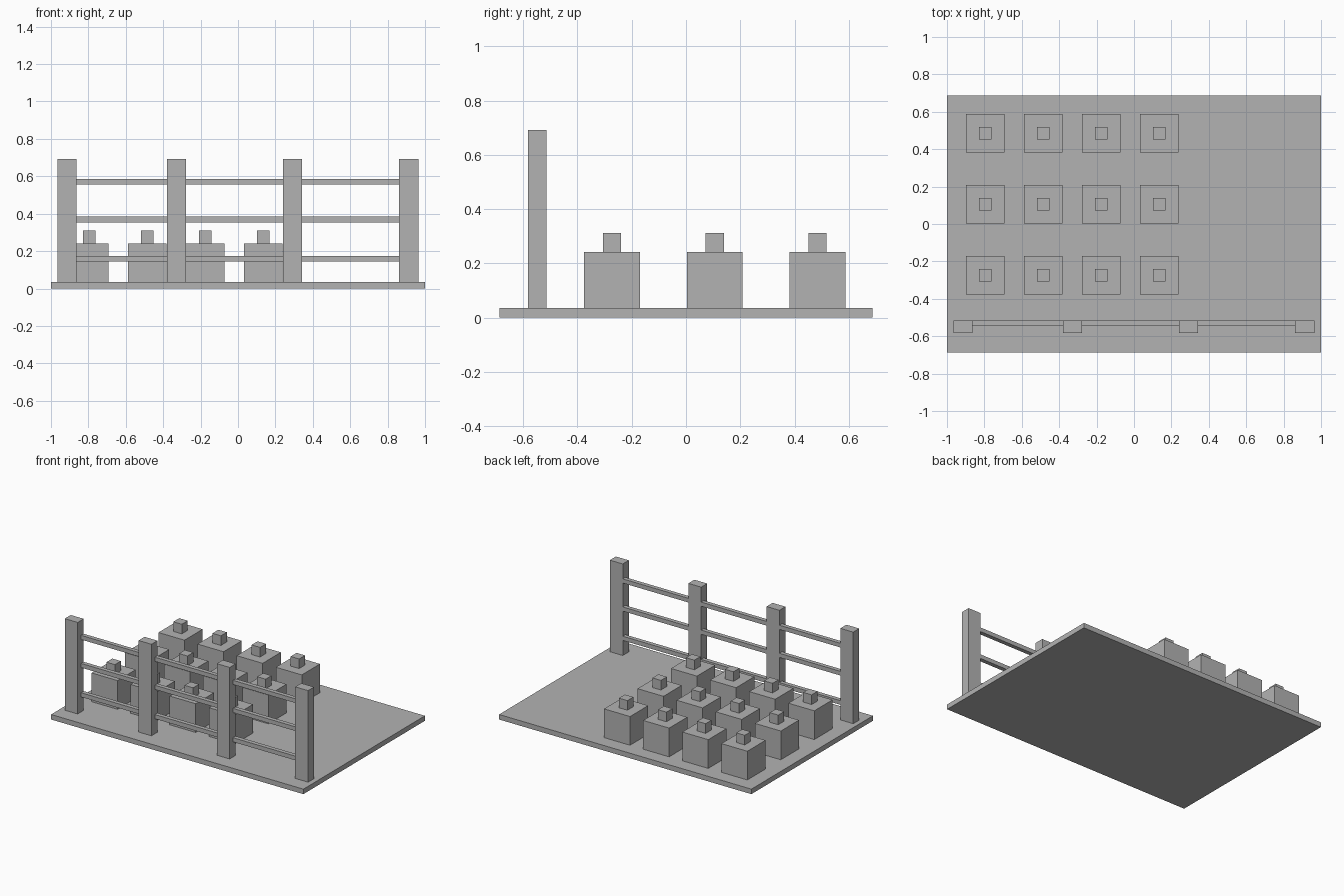
import bpy
from mathutils import Vector

default_cube = bpy.data.objects.get("Cube")
if default_cube:
    bpy.data.objects.remove(default_cube, do_unlink=True)

# Single grey material
grey = bpy.data.materials.new("plain grey")
grey.use_nodes = True
colour = (0.45, 0.45, 0.45, 1)
grey.diffuse_color = colour
grey.node_tree.nodes["Principled BSDF"].inputs["Base Color"].default_value = colour


def box(name, low, high):
    """Axis-aligned box between two corners."""
    low, high = Vector(low), Vector(high)
    bpy.ops.mesh.primitive_cube_add(size=1, location=(low + high) / 2)
    obj = bpy.context.object
    obj.name = name
    obj.scale = high - low
    bpy.ops.object.transform_apply(location=False, rotation=False, scale=True)
    obj.data.materials.append(grey)
    return obj


def block(name, x, y, bottom, top, width):
    """Square block standing at x, y."""
    half = width / 2
    return box(name, (x - half, y - half, bottom), (x + half, y + half, top))


# Ground slab
floor = 0.036
box("ground_slab", (-1, -0.688, 0), (1, 0.688, floor))

# Fence posts, with rails flush to their back faces
post_width = 0.102
post_x = [-0.914, -0.329, 0.291, 0.913]
fence_back, fence_front = -0.515, -0.583
for x in post_x:
    box("fence_post", (x - post_width / 2, fence_front, floor),
        (x + post_width / 2, fence_back, 0.692))
for x_start, x_end in zip(post_x, post_x[1:]):
    for z in (0.159, 0.369, 0.57):
        box("fence_rail", (x_start + post_width / 2, fence_back - 0.03, z - 0.015),
            (x_end - post_width / 2, fence_back, z + 0.015))

# Rows of crates, each with a small knob on top
crate_top = 0.242
for row in range(3):
    for column in range(4):
        x = -0.795 + 0.31 * column
        y = -0.273 + 0.379 * row
        block("crate", x, y, floor, crate_top, 0.206)
        block("crate_knob", x, y, crate_top, 0.311, 0.067)
